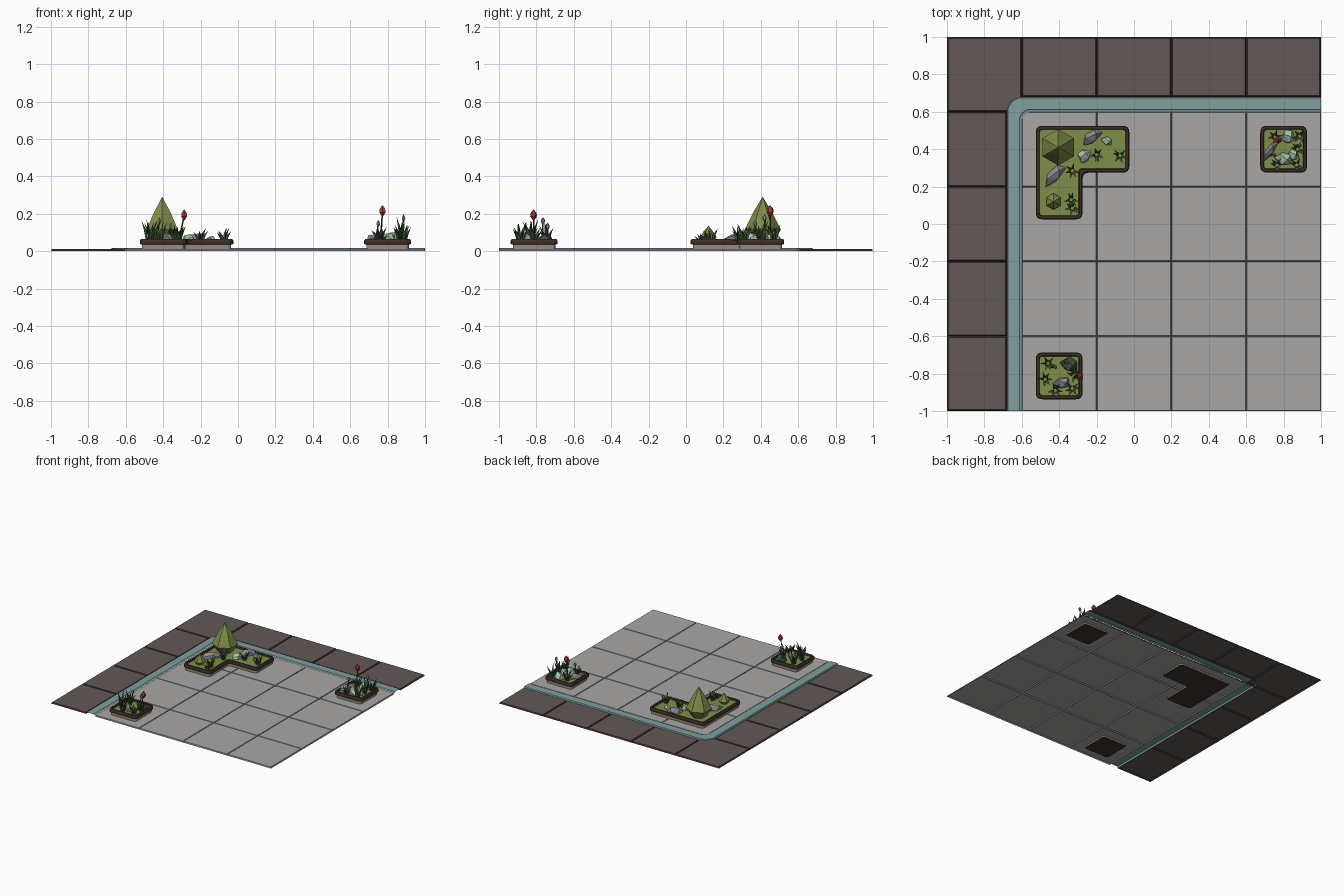
import bpy, bmesh, math, random
from mathutils import Vector, Matrix

if "Cube" in bpy.data.objects:
    bpy.data.objects.remove(bpy.data.objects["Cube"])

random.seed(4)

def mat(name, r, g, b):
    m = bpy.data.materials.new(name)
    m.diffuse_color = (r, g, b, 1)
    m.use_nodes = True
    m.node_tree.nodes["Principled BSDF"].inputs["Base Color"].default_value = m.diffuse_color
    return m

PAVE = mat("pale paving", .40, .39, .38)
DARK = mat("dark paving", .12, .098, .097)
TEAL = mat("teal curb", .215, .35, .345)
RIM = mat("dark brown rim", .05, .03, .023)
BASE = mat("grey brown base", .31, .26, .21)
MOSS = mat("moss green", .215, .27, .065)
GREY = mat("grey stone", .26, .25, .28)
PALE = mat("pale green stone", .40, .56, .43)
LEAF = mat("dark leaf", .045, .085, .035)
RED = mat("red petal", .42, .045, .035)

def finish(bm, name, mats):
    me = bpy.data.meshes.new(name)
    bm.to_mesh(me)
    bm.free()
    for m in mats:
        me.materials.append(m)
    ob = bpy.data.objects.new(name, me)
    bpy.context.collection.objects.link(ob)
    return ob

# Paving: raised tiles with sloping seams
def tiles(name, rects, gap, mats):
    bm = bmesh.new()
    for x0, y0, x1, y1 in rects:
        lo = [bm.verts.new((x, y, .002)) for x, y in ((x0, y0), (x1, y0), (x1, y1), (x0, y1))]
        hi = [bm.verts.new((x, y, .012)) for x, y in ((x0 + gap, y0 + gap), (x1 - gap, y0 + gap),
                                                     (x1 - gap, y1 - gap), (x0 + gap, y1 - gap))]
        bm.faces.new(hi)
        for i in range(4):
            j = (i + 1) % 4
            bm.faces.new((lo[i], lo[j], hi[j], hi[i])).material_index = 1
    return finish(bm, name, mats)

cuts = [-1, -.6, -.2, .2, .6, 1]
light, dark = [], [(-1, .6, -.6, 1)]
for i in range(1, 5):
    dark.append((cuts[i], .68, cuts[i + 1], 1))
    dark.append((-1, cuts[i - 1], -.68, cuts[i]))
    for j in range(4):
        light.append((cuts[i], cuts[j], cuts[i + 1], cuts[j + 1]))
tiles("light_floor_tiles", light, .004, [PAVE, GREY])
tiles("dark_border_tiles", dark, .007, [DARK, RIM])

# Curb: strips between parallel rounded corner paths
def curb():
    bm = bmesh.new()
    rows = []
    for d, r, z in ((.68, .08, .003), (.675, .077, .017), (.613, .06, .017), (.61, .06, .014), (.6, .055, .012)):
        pts = [(-d, -1)]
        for k in range(7):
            a = math.pi - k * math.pi / 12
            pts.append((-d + r + r * math.cos(a), d - r + r * math.sin(a)))
        pts.append((1, d))
        rows.append([bm.verts.new((x, y, z)) for x, y in pts])
    for a, b in zip(rows, rows[1:]):
        for i in range(len(a) - 1):
            bm.faces.new((a[i], b[i], b[i + 1], a[i + 1]))
    bmesh.ops.recalc_face_normals(bm, faces=bm.faces)
    finish(bm, "curb", [TEAL])
curb()

# Planters: rounded outline lofted through inset levels
def outline(poly, inset, r):
    n = len(poly)
    P = [Vector(p) for p in poly]
    Q = []
    for i in range(n):
        a = (P[i] - P[i - 1]).normalized()
        b = (P[(i + 1) % n] - P[i]).normalized()
        Q.append(P[i] + inset * (Vector((-a.y, a.x)) + Vector((-b.y, b.x))))
    out = []
    for i in range(n):
        c = Q[i]
        s = c + (Q[i - 1] - c).normalized() * r
        e = c + (Q[(i + 1) % n] - c).normalized() * r
        for k in range(5):
            t = k / 4
            out.append(s * (1 - t) ** 2 + c * 2 * t * (1 - t) + e * t * t)
    return out

def planter(name, poly):
    bm = bmesh.new()
    levels = [(.012, 0, 0), (.012, .036, 0), (0, .038, 1), (0, .056, 1),
              (.005, .064, 1), (.017, .064, 1), (.021, .052, 1)]
    rings = [[bm.verts.new((p.x, p.y, z)) for p in outline(poly, d, max(.012, .035 - d))]
             for d, z, m in levels]
    bm.faces.new(rings[0][::-1]).material_index = 1
    for k in range(1, len(rings)):
        a, b = rings[k - 1], rings[k]
        for i in range(len(a)):
            j = (i + 1) % len(a)
            bm.faces.new((a[i], a[j], b[j], b[i])).material_index = levels[k][2]
    bm.faces.new(rings[-1]).material_index = 2
    finish(bm, name, [BASE, RIM, MOSS])

def square(x, y, h=.125):
    return [(x - h, y - h), (x + h, y - h), (x + h, y + h), (x - h, y + h)]

planter("right_planter", square(.8, .4))
planter("front_planter", square(-.4, -.812))
planter("corner_planter", [(-.525, .025), (-.275, .025), (-.275, .275), (-.025, .275),
                           (-.025, .525), (-.525, .525)])

# Faceted spindles: bushes, buds and stems, rings given as (radius, x shift, z)
def spindle(name, x, y, rings, m, sides=6):
    bm = bmesh.new()
    loops = []
    for r, dx, z in rings:
        loops.append([bm.verts.new((x + dx + r * math.sin(2 * math.pi * i / sides),
                                    y + r * math.cos(2 * math.pi * i / sides), z)) for i in range(sides)])
    for a, b in zip(loops, loops[1:]):
        for i in range(sides):
            j = (i + 1) % sides
            bm.faces.new((a[i], a[j], b[j], b[i]))
    bm.faces.new(loops[0])
    bm.faces.new(loops[-1])
    bmesh.ops.recalc_face_normals(bm, faces=bm.faces)
    finish(bm, name, [m])

spindle("cone_tree", -.405, .41, [(.055, 0, .05), (.097, 0, .115), (.052, 0, .205), (.001, 0, .29)], MOSS)
spindle("small_bush", -.43, .12, [(.025, 0, .05), (.044, 0, .075), (.025, 0, .105), (.001, 0, .135)], MOSS)

def flower(name, x, y, z, m, size, lean=.02):
    spindle(name + "_stem", x, y, [(.006, -lean, .05), (.004, -lean * .4, z * .6), (.004, 0, z - size * 2)], LEAF, 4)
    spindle(name + "_head", x, y, [(.005, 0, z - size * 3), (size, 0, z - size * 2),
                                   (size * .9, 0, z - size), (.002, 0, z)], m)

flower("right_red_flower", .772, .45, .245, RED, .019, .01)
flower("right_pod", .885, .42, .195, GREY, .011)
flower("right_second_pod", .75, .37, .165, GREY, .011)
flower("front_red_flower", -.288, -.815, .222, RED, .018, .03)
flower("front_pod", -.42, -.765, .18, GREY, .011)
flower("front_second_pod", -.36, -.74, .15, GREY, .011)

# Rocks: convex hulls of random points, stretched and turned
def rock(name, x, y, length, width, height, turn, m):
    bm = bmesh.new()
    rot = Matrix.Rotation(math.radians(turn), 3, 'Z')
    for k in range(11):
        a = k * 2.4
        h = 1 - 2 * (k + .5) / 11
        s = math.sqrt(1 - h * h) * random.uniform(.9, 1.12)
        p = rot @ Vector((length * s * math.cos(a), width * s * math.sin(a), height * h))
        bm.verts.new(p + Vector((x, y, .055)))
    res = bmesh.ops.convex_hull(bm, input=bm.verts)
    bmesh.ops.recalc_face_normals(bm, faces=bm.faces)
    finish(bm, name, [m])

for i, (x, y, l, w, h, t, m) in enumerate([
        (-.225, .465, .07, .032, .045, 38, GREY), (-.265, .365, .04, .036, .04, 60, PALE),
        (-.145, .445, .033, .024, .03, -20, PALE), (-.425, .26, .078, .032, .045, 48, GREY),
        (.725, .39, .075, .022, .04, 55, GREY), (.825, .465, .042, .04, .055, 10, PALE),
        (.80, .35, .055, .036, .05, -15, PALE), (.85, .37, .035, .03, .035, 0, PALE),
        (-.345, -.75, .055, .042, .04, -20, LEAF), (-.385, -.85, .052, .034, .045, 0, GREY)]):
    rock("rock_%d" % (i + 1), x, y, l, w, h, t, m)

# Grass tufts: bent three-sided blades
def tuft(name, x, y, top, count=6, spread=.028):
    bm = bmesh.new()
    for k in range(count):
        a = 2 * math.pi * k / count + random.uniform(-.4, .4)
        d = Vector((math.cos(a), math.sin(a), 0))
        h = (top - .05) * random.uniform(.55, 1)
        o = Vector((x, y, .05)) + d * spread * .4
        rings = []
        for r, out, z in ((.005, 0, 0), (.009, .25, .5)):
            c = o + d * spread * out + Vector((0, 0, h * z))
            rings.append([bm.verts.new(c + r * Vector((math.cos(a + q), math.sin(a + q), 0)))
                          for q in (0, 2.1, 4.2)])
        tip = bm.verts.new(o + d * spread * 1.1 + Vector((0, 0, h)))
        lo, hi = rings
        for i in range(3):
            j = (i + 1) % 3
            bm.faces.new((lo[i], lo[j], hi[j], hi[i]))
            bm.faces.new((hi[i], hi[j], tip))
    finish(bm, name, [LEAF])

for i, (x, y, top) in enumerate([
        (-.2, .37, .125), (-.075, .365, .13), (-.33, .285, .15), (-.335, .13, .125), (-.33, .085, .10),
        (.875, .4, .19), (.755, .465, .14), (.87, .315, .16), (.765, .315, .12), (.885, .47, .15),
        (-.46, -.745, .16), (-.475, -.83, .18), (-.42, -.89, .16), (-.33, -.88, .15), (-.32, -.81, .14)]):
    tuft("grass_tuft_%d" % (i + 1), x, y, top)
